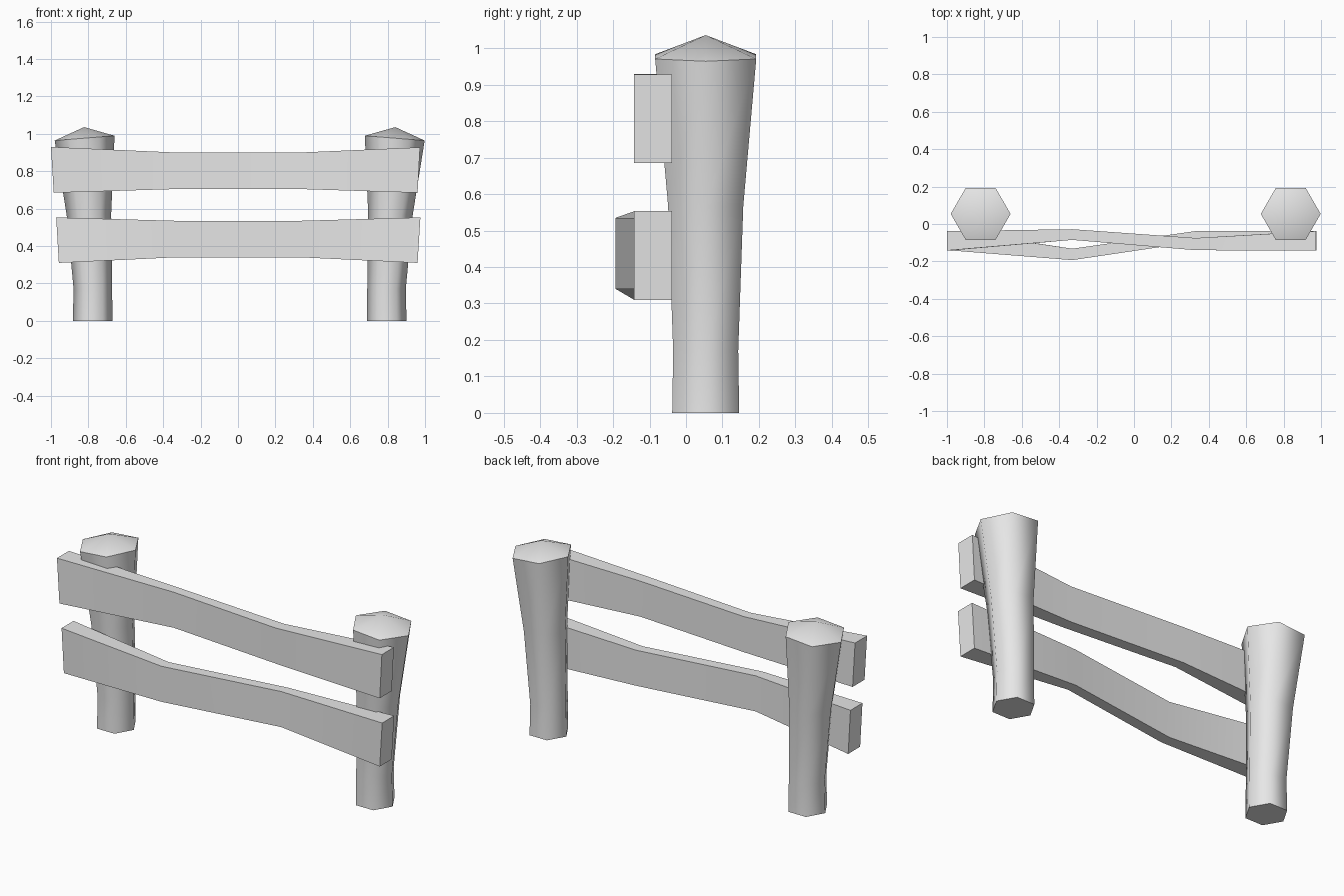
import bpy, bmesh, math
from mathutils import Vector

cube = bpy.data.objects.get("Cube")
if cube:
    bpy.data.objects.remove(cube)

# One plain grey for the whole fence
GREY = (0.8, 0.8, 0.8, 1)
grey = bpy.data.materials.new("light_grey")
grey.use_nodes = True
grey.diffuse_color = GREY
grey.node_tree.nodes["Principled BSDF"].inputs["Base Color"].default_value = GREY


def loft(name, rings, sharp_angle, apex=None):
    """Skin a list of rings; close the start flat and the end flat or to a point."""
    bm = bmesh.new()
    loops = [[bm.verts.new(p) for p in ring] for ring in rings]
    n = len(loops[0])
    for a, b in zip(loops, loops[1:]):
        for i in range(n):
            j = (i + 1) % n
            bm.faces.new((a[i], a[j], b[j], b[i]))
    bm.faces.new(loops[0][::-1])
    if apex:
        tip = bm.verts.new(apex)
        for i in range(n):
            bm.faces.new((loops[-1][i], loops[-1][(i + 1) % n], tip))
    else:
        bm.faces.new(loops[-1])
    bmesh.ops.recalc_face_normals(bm, faces=bm.faces)
    mesh = bpy.data.meshes.new(name)
    bm.to_mesh(mesh)
    bm.free()
    mesh.materials.append(grey)
    obj = bpy.data.objects.new(name, mesh)
    bpy.context.collection.objects.link(obj)
    bpy.ops.object.select_all(action="DESELECT")
    obj.select_set(True)
    bpy.context.view_layer.objects.active = obj
    bpy.ops.object.shade_smooth_by_angle(angle=math.radians(sharp_angle))


# Hexagonal posts that flare and lean outwards, with a tilted pointed cap
POST_Y = 0.054


def post(name, side, shift):
    rings = []
    # height, radius, outward centre, tilt
    for z, r, cx, tilt in ((0, 0.106, 0.786, 0), (0.17, 0.103, 0.785, 0),
                           (0.57, 0.119, 0.806, 0.04), (0.977, 0.16, 0.829, 0.08)):
        ring = []
        for k in range(6):
            a = math.radians(60 * k)
            dx = r * math.cos(a)
            ring.append(Vector((side * cx + shift + dx, POST_Y + r * math.sin(a),
                                z - tilt * side * dx)))
        rings.append(ring)
    loft(name, rings, 65, (side * 0.832 + shift, POST_Y, 1.036))


post("right_post", -1, 0.009)
post("left_post", 1, 0.009)


# Warped rails: tall, thick ends and a thinner bent middle
def rail(name, sections):
    rings = []
    for x_top, x_low, front, back, low, top in sections:
        rings.append([(x_low, front, low), (x_low, back, low),
                      (x_top, back, top), (x_top, front, top)])
    loft(name, rings, 30)


rail("upper_rail", ((-1.0, -0.985, -0.142, -0.038, 0.685, 0.93),
                    (-0.33, -0.33, -0.085, -0.028, 0.705, 0.9),
                    (0.33, 0.33, -0.14, -0.075, 0.705, 0.9),
                    (0.973, 0.96, -0.142, -0.038, 0.685, 0.928)))
rail("lower_rail", ((-0.972, -0.958, -0.142, -0.038, 0.31, 0.553),
                    (-0.33, -0.33, -0.193, -0.132, 0.34, 0.535),
                    (0.33, 0.33, -0.095, -0.038, 0.34, 0.535),
                    (0.975, 0.96, -0.142, -0.038, 0.31, 0.553)))
